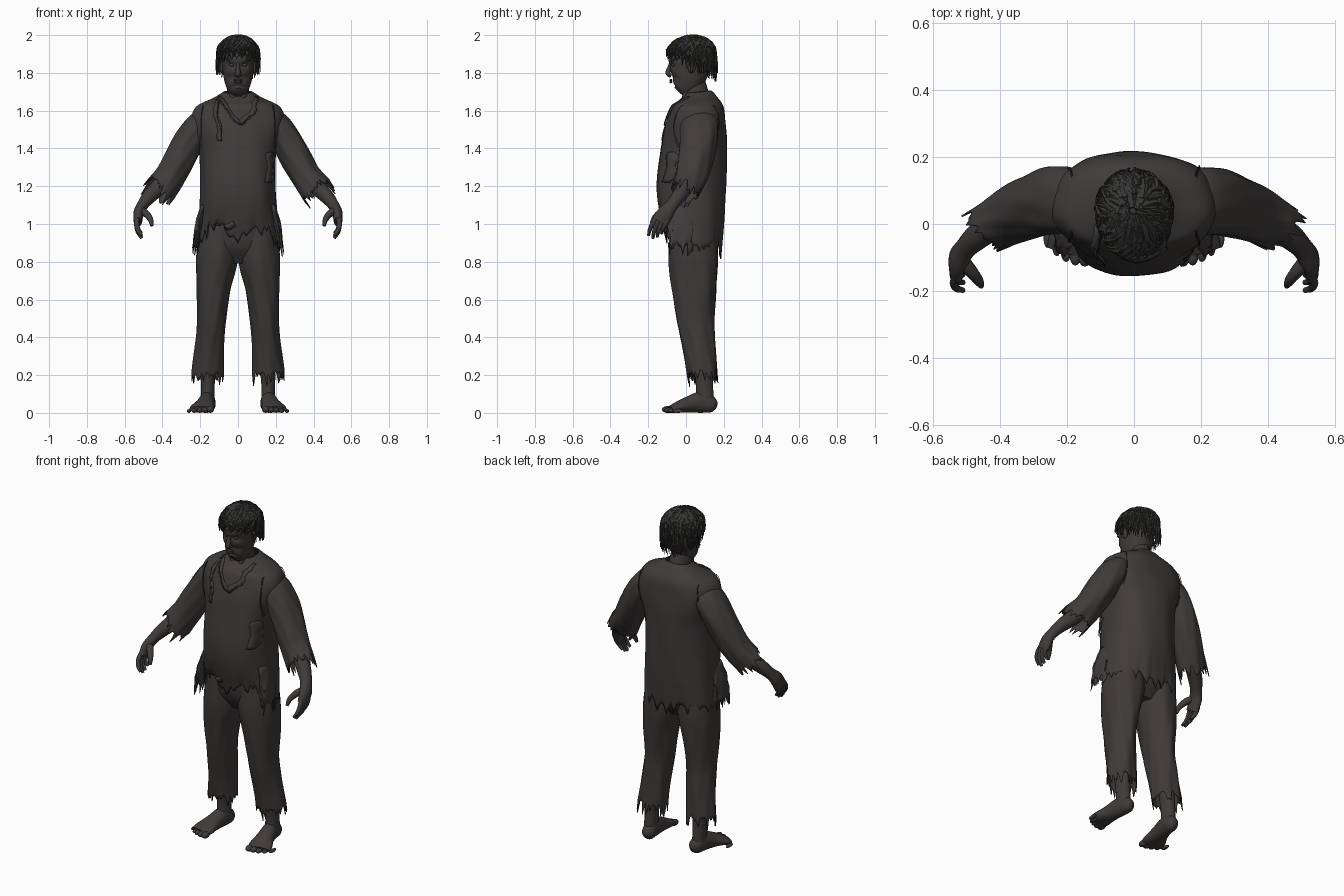
import bpy, bmesh, math, random
from math import sin, cos, pi, exp
from mathutils import Vector
from mathutils.bvhtree import BVHTree

random.seed(7)
if "Cube" in bpy.data.objects:
    bpy.data.objects.remove(bpy.data.objects["Cube"])


def material(name, r, g, b):
    m = bpy.data.materials.new(name)
    m.use_nodes = True
    m.diffuse_color = (r, g, b, 1)
    m.node_tree.nodes["Principled BSDF"].inputs["Base Color"].default_value = (r, g, b, 1)
    return m


SKIN = material("weathered skin", .05, .044, .042)
SHIRT = material("grimy shirt cloth", .05, .045, .043)
TROUSERS = material("grimy trouser cloth", .047, .042, .04)
HAIR = material("dark hair", .036, .035, .033)
SEAM = material("dark frayed seam", .02, .018, .018)


def spline(stations, steps):
    """Smooth path of (x, y, z, rx, ry) through the stations."""
    p = [Vector(q) for q in stations]
    p = [2 * p[0] - p[1]] + p + [2 * p[-1] - p[-2]]
    out = []
    for i in range(1, len(p) - 2):
        a, b, c, d = p[i - 1:i + 3]
        for k in range(steps):
            t = k / steps
            out.append((2 * b + (c - a) * t + (2 * a - 5 * b + 4 * c - d) * t * t
                        + (3 * b - a - 3 * c + d) * t ** 3) / 2)
    return out + [p[-2]]


def loft(bm, stations, n=16, steps=4, ref=(0, 1, 0), s=1, power=1, fold=0, jag=0, drop=None, cap=True):
    """Tube along the stations; jag tears its far end, drop shapes the hem."""
    path = spline(stations, steps)
    tear = [jag * (random.random() ** 2 - .3) for _ in range(n)]
    phase = random.random() * 6
    rings = []
    for i, q in enumerate(path):
        t = (path[min(i + 1, len(path) - 1)].xyz - path[max(i - 1, 0)].xyz).normalized()
        v = Vector(ref)
        v = (v - t * v.dot(t)).normalized()
        u = t.cross(v)
        f = i / (len(path) - 1)
        w = max(0, 1 - (len(path) - 1 - i) / (steps * 1.5)) ** 1.5
        ring = []
        for j in range(n):
            a = 2 * pi * j / n
            ca, sa = (math.copysign(abs(g) ** power, g) for g in (cos(a), sin(a)))
            r = 1 + fold * sin(pi * min(1, f * 2) / 2) * (sin(5 * a + phase + 7 * f) + .7 * sin(9 * a - 11 * f))
            co = q.xyz + (u * ca * q[3] + v * sa * q[4]) * r
            co += t * w * (tear[j] + (drop(a) if drop else 0))
            ring.append(bm.verts.new((co.x * s, co.y, co.z)))
        rings.append(ring)
    for a, b in zip(rings, rings[1:]):
        for j in range(n):
            k = (j + 1) % n
            bm.faces.new((a[j], a[k], b[k], b[j]))
    if cap:
        bm.faces.new(rings[0])
        bm.faces.new(rings[-1])


def blob(bm, loc, size, s=1):
    new = bmesh.ops.create_uvsphere(bm, u_segments=14, v_segments=9, radius=1)["verts"]
    for v in new:
        v.co = Vector((s * (loc[0] + v.co.x * size[0]), loc[1] + v.co.y * size[1], loc[2] + v.co.z * size[2]))


def finish(bm, name, mats, thick=0, rule=None):
    bmesh.ops.recalc_face_normals(bm, faces=bm.faces)
    me = bpy.data.meshes.new(name)
    for m in mats:
        me.materials.append(m)
    if rule:
        for f in bm.faces:
            f.material_index = rule(f.calc_center_median())
    bm.to_mesh(me)
    ob = bpy.data.objects.new(name, me)
    bpy.context.collection.objects.link(ob)
    bpy.ops.object.select_all(action="DESELECT")
    bpy.context.view_layer.objects.active = ob
    ob.select_set(True)
    bpy.ops.object.shade_smooth_by_angle(angle=math.radians(50))
    if thick:
        mod = ob.modifiers.new("cloth thickness", "SOLIDIFY")
        mod.thickness = thick


# shirt: body with a long torn back hem and an open neck
def hem(a):
    back, side = sin(a), abs(cos(a)) ** 4
    front = max(0, -back)
    return .06 * back - .02 + .05 * side + front * (.07 * exp(-(cos(a) / .3) ** 2) - .03)


shirt = bmesh.new()
loft(shirt, [(0, .065, 1.7, .075, .068), (0, .068, 1.67, .125, .095), (0, .068, 1.625, .215, .134),
             (0, .06, 1.56, .245, .152), (0, .05, 1.48, .23, .167), (0, .04, 1.38, .203, .176),
             (0, .027, 1.2, .2, .184), (0, .034, 1.05, .208, .17), (0, .04, .9, .222, .143)],
     n=80, steps=6, power=.86, fold=.011, jag=.08, drop=hem, cap=False)
tree = BVHTree.FromBMesh(shirt)
finish(shirt, "shirt_body", [SHIRT, SKIN], .006,
       lambda c: int(c.y < .04 and c.z > 1.545 + abs(c.x) * 1.5))


# torn strips lying on the shirt
def strip(bm, pts, width, side=-1, rough=.4):
    path = spline([(x, 0, z) for x, z in pts], 5)
    rows = []
    for i, q in enumerate(path):
        d = path[min(i + 1, len(path) - 1)] - path[max(i - 1, 0)]
        across = Vector((d.z, 0, -d.x)).normalized() * width / 2
        row = []
        for e in (-1, 0, 1):
            p = q + across * e * (1 + random.uniform(-rough, rough))
            hit = tree.ray_cast(Vector((p.x, side, p.z)), Vector((0, -side, 0)))[0]
            row.append(bm.verts.new((p.x, (hit.y if hit else .05) + side * (.006 + .004 * (e == 0)), p.z)))
        rows.append(row)
    for a, b in zip(rows, rows[1:]):
        for e in (0, 1):
            bm.faces.new((a[e], a[e + 1], b[e + 1], b[e]))


collar = bmesh.new()
strip(collar, [(-.1, 1.675), (-.06, 1.62), (-.02, 1.56), (.01, 1.535)], .022)
strip(collar, [(.1, 1.675), (.085, 1.63), (.075, 1.59), (.01, 1.535)], .028)
strip(collar, [(-.11, 1.66), (-.12, 1.58), (-.1, 1.52), (-.1, 1.44)], .022)
strip(collar, [(.165, 1.38), (.17, 1.3), (.16, 1.22)], .035)
strip(collar, [(-.12, 1.01), (-.07, .98), (-.02, 1.0)], .03)
finish(collar, "collar_and_torn_strips", [SHIRT], .003)

seams = bmesh.new()
strip(seams, [(-.1, 1.665), (-.045, 1.59), (.01, 1.527), (.065, 1.575)], .006, rough=.2)
strip(seams, [(-.1, 1.65), (-.11, 1.57), (-.09, 1.5), (-.09, 1.44)], .005)
for x in (-.195, .195):
    strip(seams, [(x * .95, 1.63), (x, 1.56), (x, 1.4)], .006)
    strip(seams, [(x * .95, 1.63), (x, 1.56), (x, 1.42)], .006, side=1)
finish(seams, "shirt_seams", [SEAM])

# head: lofted skull with the face pushed in and out
head = bmesh.new()
profile = [(1.7, -.066, -.01, .034), (1.715, -.078, .03, .054), (1.76, -.083, .09, .072), (1.82, -.085, .125, .082),
           (1.88, -.088, .14, .086), (1.94, -.07, .13, .08), (1.975, -.03, .09, .045)]
loft(head, [(0, (f + b) / 2, z, r, (b - f) / 2) for z, f, b, r in profile], n=56, steps=7, power=.9)
BUMPS = [(.034, 1.842, .016, .015), (0, 1.868, .05, -.004), (.05, 1.81, .016, -.004), (.045, 1.775, .016, .005),
         (0, 1.715, .018, -.003), (0, 1.74, .012, .004)]
for v in head.verts:
    if v.co.y < .0:
        for x, z, size, push in BUMPS:
            d2 = (abs(v.co.x) - x) ** 2 + ((v.co.z - z) * 1.3) ** 2
            v.co.y += push * exp(-d2 / size ** 2)
loft(head, [(0, -.075, 1.86, .009, .012), (0, -.086, 1.83, .01, .012), (0, -.095, 1.802, .014, .014),
            (0, -.088, 1.787, .017, .011), (0, -.078, 1.783, .01, .006)], n=14)
for z in (1.762, 1.751):
    blob(head, (0, -.08, z), (.025, .008, .006))
for s in (-1, 1):
    blob(head, (.034, -.066, 1.842), (.013, .011, .009), s)
    blob(head, (.034, -.074, 1.866), (.025, .008, .006), s)
    blob(head, (.012, -.086, 1.79), (.008, .01, .007), s)
    blob(head, (.086, .03, 1.83), (.011, .02, .032), s)
finish(head, "head", [SKIN])
neck = bmesh.new()
loft(neck, [(0, .07, 1.6, .085, .08), (0, .055, 1.67, .062, .07), (0, .04, 1.73, .056, .068), (0, .03, 1.78, .05, .06)], n=28)
for s in (-1, 1):
    loft(neck, [(.045, .03, 1.75, .012, .012), (.035, -.005, 1.69, .013, .012), (.015, -.015, 1.64, .012, .01)], n=10, s=s)
finish(neck, "neck", [SKIN])

# hair: a cap and ragged locks falling from the crown
hair = bmesh.new()
blob(hair, (0, .042, 1.9), (.096, .11, .088))
for v in hair.verts:
    if v.co.y < .03:
        v.co.z = max(v.co.z, 1.9 - max(0, v.co.y))
for i in range(210):
    a = i * 2.39996 + random.uniform(-.2, .2)
    front = max(0, -sin(a))
    low = 1.81 + .085 * front ** .5 - .035 * max(0, sin(a)) ** 2 + random.uniform(-.022, .03)
    begin, lift = random.uniform(.05, .9), random.uniform(.96, 1.1)
    pts = []
    for k in range(5):
        f = k / 4
        p = begin + (1.65 - begin) * f
        z = 1.885 + .108 * cos(p) * min(lift, 1.04)
        if f > .5:
            z += (low - 1.877) * (f - .5) * 2
        out = sin(min(p, 1.5)) * lift
        b = a + .25 * sin(3 * f + i)
        w = .011 * (1 - f * .8)
        pts.append((.108 * out * cos(b), .04 + (.118 if sin(b) > 0 else .135) * out * sin(b), z, w, w * .7))
    loft(hair, pts, n=5, steps=2, ref=(.1, .2, 1))
finish(hair, "hair", [HAIR])

# trousers: seat
seat = bmesh.new()
loft(seat, [(0, .04, 1.12, .17, .13), (0, .04, 1.0, .195, .135), (0, .045, .88, .19, .123), (0, .045, .79, .07, .07)], n=40, power=.85)
finish(seat, "trouser_seat", [TROUSERS])

for s, side in ((1, "left"), (-1, "right")):
    # sleeve with torn cuff
    bm = bmesh.new()
    loft(bm, [(.15, .075, 1.57, .05, .08), (.2, .072, 1.53, .07, .098), (.25, .068, 1.455, .078, .1), (.303, .052, 1.355, .082, .094),
              (.362, .028, 1.25, .08, .085), (.42, -.005, 1.17, .088, .074)],
         n=52, steps=6, s=s, fold=.025, jag=.075, drop=lambda a: .015 * sin(2 * a), cap=False)
    finish(bm, side + "_sleeve", [SHIRT], .005)

    # forearm, hand and fingers
    bm = bmesh.new()
    loft(bm, [(.35, .03, 1.28, .045, .045), (.42, -.005, 1.195, .043, .043), (.47, -.04, 1.145, .038, .039),
              (.505, -.075, 1.1, .03, .034), (.525, -.107, 1.06, .028, .043), (.53, -.138, 1.01, .022, .046)], n=20, s=s)
    for k in range(4):
        y, long = -.168 + .023 * k, (.06, .075, .068, .05)[k]
        loft(bm, [(.53, y + .012, 1.035, .014, .013), (.537, y - .008, 1.005, .0135, .0125),
                  (.53, y - .024, 1.005 - long * .6, .012, .011), (.51, y - .03, 1.0 - long, .008, .008)], n=10, s=s)
    loft(bm, [(.52, -.105, 1.075, .02, .024), (.487, -.14, 1.055, .019, .02), (.464, -.17, 1.025, .015, .015),
              (.456, -.185, .99, .008, .009)], n=10, s=s)
    finish(bm, side + "_forearm_and_hand", [SKIN])

    # trouser leg with torn cuff
    bm = bmesh.new()
    loft(bm, [(.1, .04, 1.0, .1, .12), (.113, .04, .82, .11, .13), (.13, .042, .66, .09, .118), (.139, .048, .5, .076, .1),
              (.15, .07, .35, .077, .087), (.16, .088, .2, .086, .078)],
         n=48, steps=7, s=s, fold=.026, jag=.08, cap=False)
    finish(bm, side + "_trouser_leg", [TROUSERS], .005)

    # rag hanging at the hip
    bm = bmesh.new()
    loft(bm, [(.185, -.02, 1.1, .012, .045), (.21, -.025, .99, .018, .065), (.223, -.03, .88, .016, .06)],
         n=28, s=s, fold=.12, jag=.08, cap=False)
    finish(bm, side + "_hip_rag", [SHIRT], .003)

    # shin, bare foot and toes
    bm = bmesh.new()
    loft(bm, [(.155, .075, .4, .05, .055), (.158, .09, .25, .043, .05), (.16, .098, .14, .036, .045), (.16, .1, .05, .038, .05)], n=20, s=s)
    loft(bm, [(.152, .162, .035, .015, .018), (.155, .14, .042, .036, .041), (.162, .08, .056, .042, .056), (.174, .01, .043, .05, .043),
              (.188, -.05, .028, .066, .028), (.197, -.085, .018, .064, .017)], n=24, ref=(0, 0, 1), s=s)
    for k in range(5):
        big = .02 - .0022 * k
        blob(bm, (.147 + .028 * k, -.098 + .0035 * k * k, big * .9), (big, .03, big * .9), s)
    finish(bm, side + "_shin_and_foot", [SKIN])
